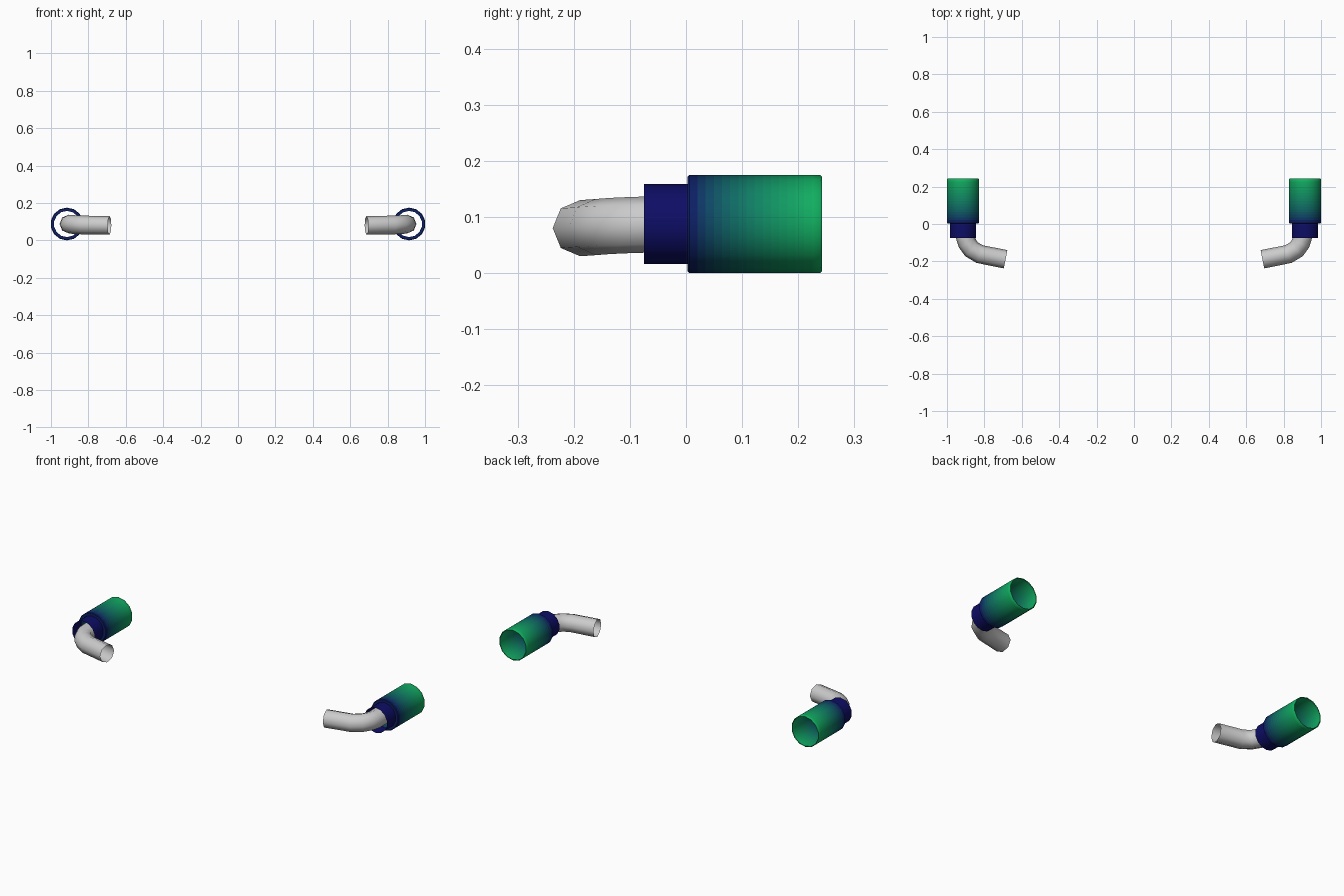
import bpy, bmesh, math
from mathutils import Vector

if "Cube" in bpy.data.objects:
    bpy.data.objects.remove(bpy.data.objects["Cube"])

CX, CZ = 0.9147, 0.0875   # axis of the right-hand tip
NAVY = (0.004, 0.004, 0.13)
GREEN = (0.006, 0.46, 0.12)


def material(name, rgb):
    m = bpy.data.materials.new(name)
    m.diffuse_color = (*rgb, 1)
    m.use_nodes = True
    m.node_tree.nodes["Principled BSDF"].inputs["Base Color"].default_value = m.diffuse_color
    return m


def tube(name, rings, mats=(), band_mat=None, angle=40):
    """Skin a list of vertex rings into an open tube, mirrored across x."""
    bm = bmesh.new()
    loops = [[bm.verts.new(p) for p in ring] for ring in rings]
    n = len(loops[0])
    for i, (a, b) in enumerate(zip(loops, loops[1:])):
        for k in range(n):
            f = bm.faces.new((a[k], a[(k + 1) % n], b[(k + 1) % n], b[k]))
            f.material_index = band_mat[i] if band_mat else 0
    bmesh.ops.recalc_face_normals(bm, faces=bm.faces)
    mesh = bpy.data.meshes.new(name)
    bm.to_mesh(mesh)
    bm.free()
    for m in mats:
        mesh.materials.append(m)
    ob = bpy.data.objects.new(name, mesh)
    bpy.context.collection.objects.link(ob)
    bpy.ops.object.select_all(action='DESELECT')
    ob.select_set(True)
    bpy.context.view_layer.objects.active = ob
    bpy.ops.object.shade_smooth_by_angle(angle=math.radians(angle))
    ob.modifiers.new("Mirror", 'MIRROR').use_axis[0] = True
    return ob


def lathe_ring(r, y, n=14):
    return [(CX + r * math.sin(2 * math.pi * k / n), y,
             CZ + r * math.cos(2 * math.pi * k / n)) for k in range(n)]


# tip: wide open sleeve, navy to green along its length
BANDS = 16
ys = [0.006 + (0.239 - 0.006) * i / BANDS for i in range(BANDS + 1)]
profile = [(0.070, 0.003), (0.0845, 0.003)] + [(0.0875, y) for y in ys] \
    + [(0.085, 0.242), (0.082, 0.242)]
mats = []
for i in range(BANDS):
    t = ((i + 0.5) / BANDS) ** 1.1
    mats.append(material(f"tip_band_{i}", [a + (b - a) * t for a, b in zip(NAVY, GREEN)]))
index = [0, 0] + list(range(BANDS)) + [BANDS - 1] * 2
tube("exhaust_tip", [lathe_ring(r, y) for r, y in profile], mats, index)

# collar: narrower sleeve in front of the tip
tube("collar", [lathe_ring(0.071, -0.075), lathe_ring(0.071, 0.003)],
     [material("collar_navy", NAVY)])

# bent pipe leading inwards
path = [Vector(p) for p in ((0.904, 0.0, 0.0875), (0.902, -0.070, 0.0865),
                            (0.892, -0.102, 0.0855), (0.869, -0.135, 0.084),
                            (0.825, -0.161, 0.082), (0.687, -0.1885, 0.080))]
up = Vector((0, 0, 1))
rings = []
for i, p in enumerate(path):
    d_in = (p - path[max(i - 1, 0)]).normalized()
    d_out = (path[min(i + 1, len(path) - 1)] - p).normalized()
    d = (d_in + d_out).normalized()
    side = d.cross(up).normalized()
    top = side.cross(d)
    rings.append([p + 0.050 * (side * math.cos(k * math.pi / 4) + top * math.sin(k * math.pi / 4))
                  for k in range(8)])
tube("bent_pipe", rings, angle=60)
